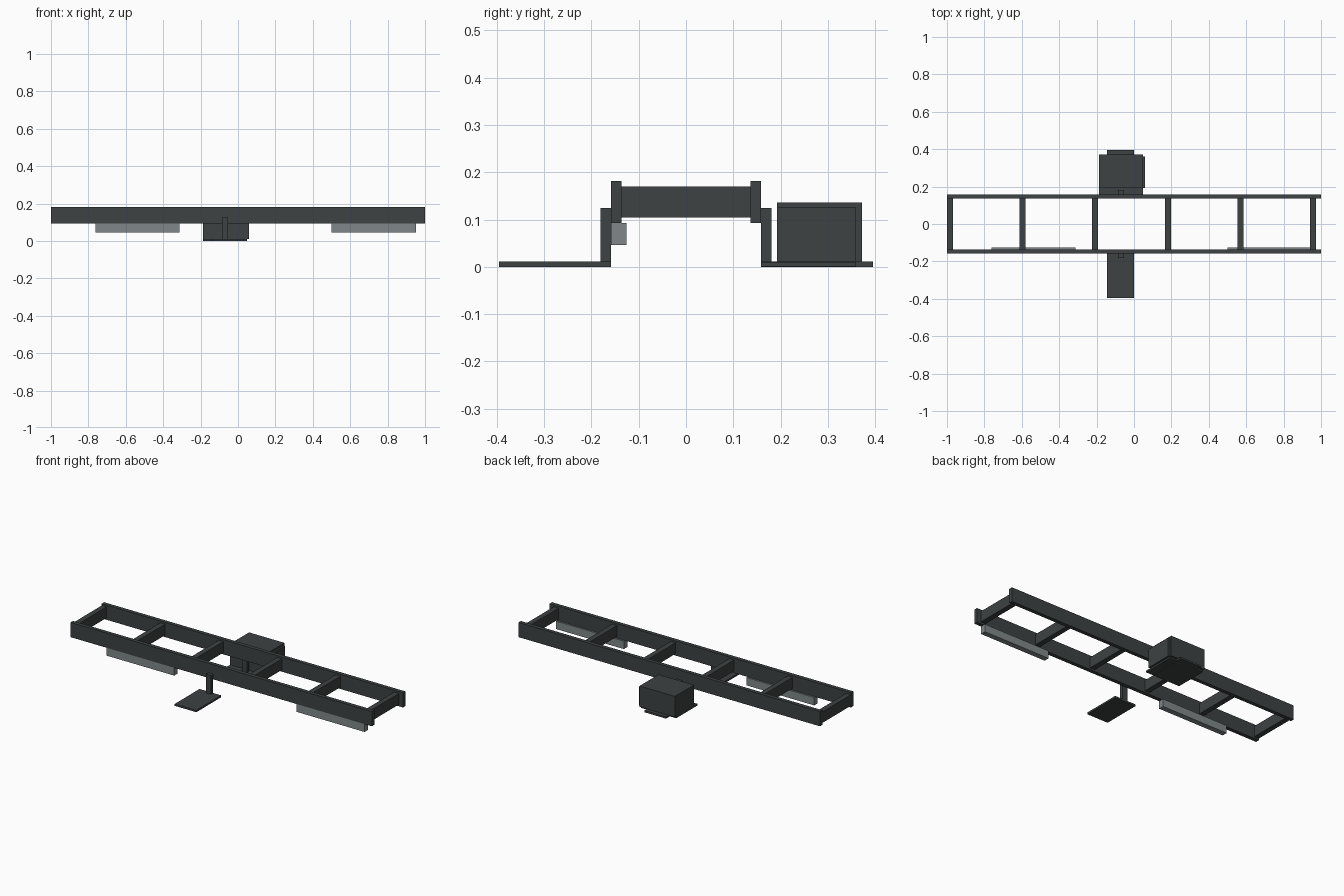
import bpy

if "Cube" in bpy.data.objects:
    bpy.data.objects.remove(bpy.data.objects["Cube"])


def material(name, rgb):
    m = bpy.data.materials.new(name)
    m.diffuse_color = (*rgb, 1.0)
    m.use_nodes = True
    m.node_tree.nodes["Principled BSDF"].inputs["Base Color"].default_value = m.diffuse_color
    return m


DARK = material("dark_frame_grey", (0.047, 0.054, 0.054))
LIGHT = material("light_steel_grey", (0.215, 0.242, 0.25))


def box(name, x, y, z, mat=DARK):
    """Axis-aligned block from (min, max) ranges."""
    bpy.ops.mesh.primitive_cube_add(
        size=1, location=[(a + b) / 2 for a, b in (x, y, z)])
    ob = bpy.context.object
    ob.name = name
    ob.scale = [b - a for a, b in (x, y, z)]
    bpy.ops.object.transform_apply(location=False, rotation=False, scale=True)
    ob.data.materials.append(mat)
    return ob


def side_range(s, a, b):
    return tuple(sorted((s * a, s * b)))


# Long rails, with a step post and step plate hung on each side
for side, s in (("front", -1), ("back", 1)):
    box(f"{side}_rail", (-1, 1), side_range(s, 0.136, 0.159), (0.093, 0.181))
    box(f"{side}_step_post", (-0.086, -0.053), side_range(s, 0.159, 0.181), (0.011, 0.124))
    box(f"{side}_step_plate", (-0.144, 0.0), side_range(s, 0.159, 0.395), (0, 0.011))

# Evenly spaced cross members
for i in range(6):
    cx = -0.984 + i * 0.3882
    box(f"cross_member_{i + 1}", (cx - 0.016, cx + 0.016), (-0.136, 0.136), (0.104, 0.17))

# Light bars under the front rail
for i, x0 in enumerate((-0.763, 0.501)):
    box(f"under_rail_bar_{i + 1}", (x0, x0 + 0.451), (-0.159, -0.126), (0.046, 0.093), LIGHT)

# Equipment box at the back, on its tray, with a side cover
box("box_tray", (-0.187, 0.048), (0.159, 0.36), (0.0005, 0.0105))
box("equipment_box", (-0.187, 0.048), (0.192, 0.372), (0.011, 0.136))
box("box_side_cover", (0.048, 0.059), (0.192, 0.36), (0.011, 0.125))
